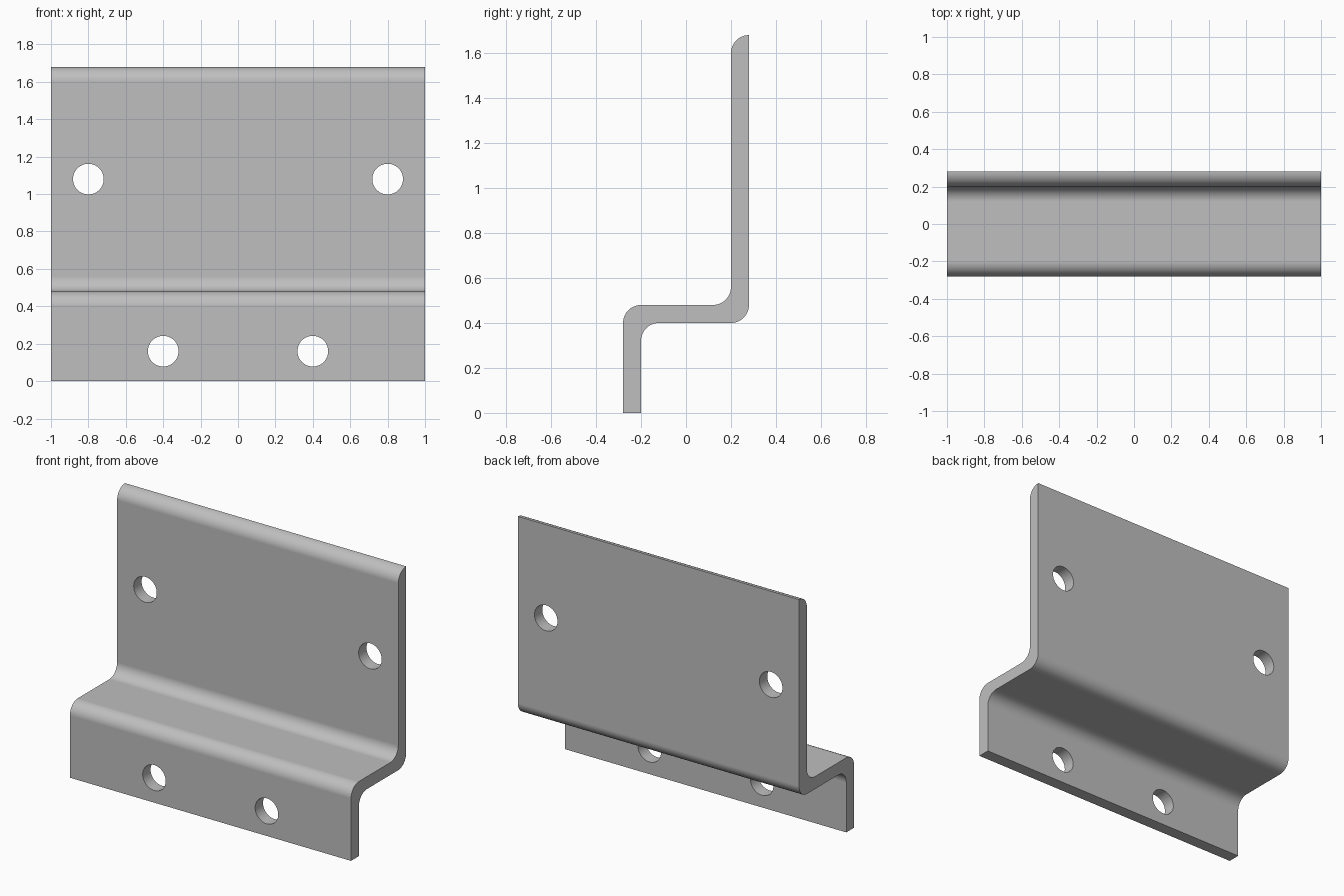
import bpy, bmesh, math
from mathutils import Vector

cube = bpy.data.objects.get("Cube")
if cube:
    bpy.data.objects.remove(cube, do_unlink=True)

WIDTH = 2.0
BEND = 0.08
ARC_STEPS = 12

# One painted-metal colour
grey = bpy.data.materials.new("plain grey metal")
grey.use_nodes = True
colour = (0.52, 0.52, 0.52, 1)
grey.diffuse_color = colour
grey.node_tree.nodes["Principled BSDF"].inputs["Base Color"].default_value = colour


def rounded_corner(before, corner, after, radius):
    """Points of a right-angled fillet at a corner."""
    a = (before - corner).normalized() * radius
    b = (after - corner).normalized() * radius
    centre = corner + a + b
    steps = [i / ARC_STEPS * math.pi / 2 for i in range(ARC_STEPS + 1)]
    return [centre - b * math.cos(t) - a * math.sin(t) for t in steps]


# Side profile of the bent sheet: y, z, rounded or not
corners = [
    (-0.28, 0, False), (-0.28, 0.48, True), (0.2, 0.48, True), (0.2, 1.68, True),
    (0.28, 1.68, False), (0.28, 0.4, True), (-0.2, 0.4, True), (-0.2, 0, False),
]
points = [Vector((y, z)) for y, z, _ in corners]
outline = []
for i, (_, _, rounded) in enumerate(corners):
    p = points[i]
    run = [p]
    if rounded:
        run = rounded_corner(points[i - 1], p, points[(i + 1) % len(points)], BEND)
    for q in run:
        if not outline or (q - outline[-1]).length > 1e-4:
            outline.append(q)

# Bent plate: profile swept across the width
bm = bmesh.new()
side = bm.faces.new([bm.verts.new((-WIDTH / 2, p.x, p.y)) for p in outline])
swept = bmesh.ops.extrude_face_region(bm, geom=[side])
bmesh.ops.translate(bm, vec=(WIDTH, 0, 0),
                    verts=[g for g in swept["geom"] if isinstance(g, bmesh.types.BMVert)])
bmesh.ops.recalc_face_normals(bm, faces=bm.faces)
mesh = bpy.data.meshes.new("bent_plate")
bm.to_mesh(mesh)
bm.free()
plate = bpy.data.objects.new("bent_plate", mesh)
bpy.context.collection.objects.link(plate)
mesh.materials.append(grey)


# Bolt holes: two in the upper flange, two in the lower
def drill(x, y, z):
    bpy.ops.mesh.primitive_cylinder_add(vertices=48, radius=0.082, depth=0.2,
                                        location=(x, y, z),
                                        rotation=(math.pi / 2, 0, 0))
    cutter = bpy.context.object
    cutter.name = "hole_cutter"
    cutter.hide_render = True
    cutter.data.materials.append(grey)
    cut = plate.modifiers.new("bolt_hole", "BOOLEAN")
    cut.operation = "DIFFERENCE"
    cut.solver = "EXACT"
    cut.object = cutter
    bpy.ops.object.select_all(action="DESELECT")
    plate.select_set(True)
    bpy.context.view_layer.objects.active = plate
    bpy.ops.object.modifier_apply(modifier=cut.name)
    bpy.data.objects.remove(cutter, do_unlink=True)


for sign in (-1, 1):
    drill(sign * 0.8, 0.24, 1.08)
    drill(sign * 0.4, -0.24, 0.16)

# Smooth bends and hole walls, crisp sheet edges, flat flanges
bpy.ops.object.shade_smooth_by_angle(angle=math.radians(30))
weighted = plate.modifiers.new("flat_flanges", "WEIGHTED_NORMAL")
weighted.keep_sharp = True
